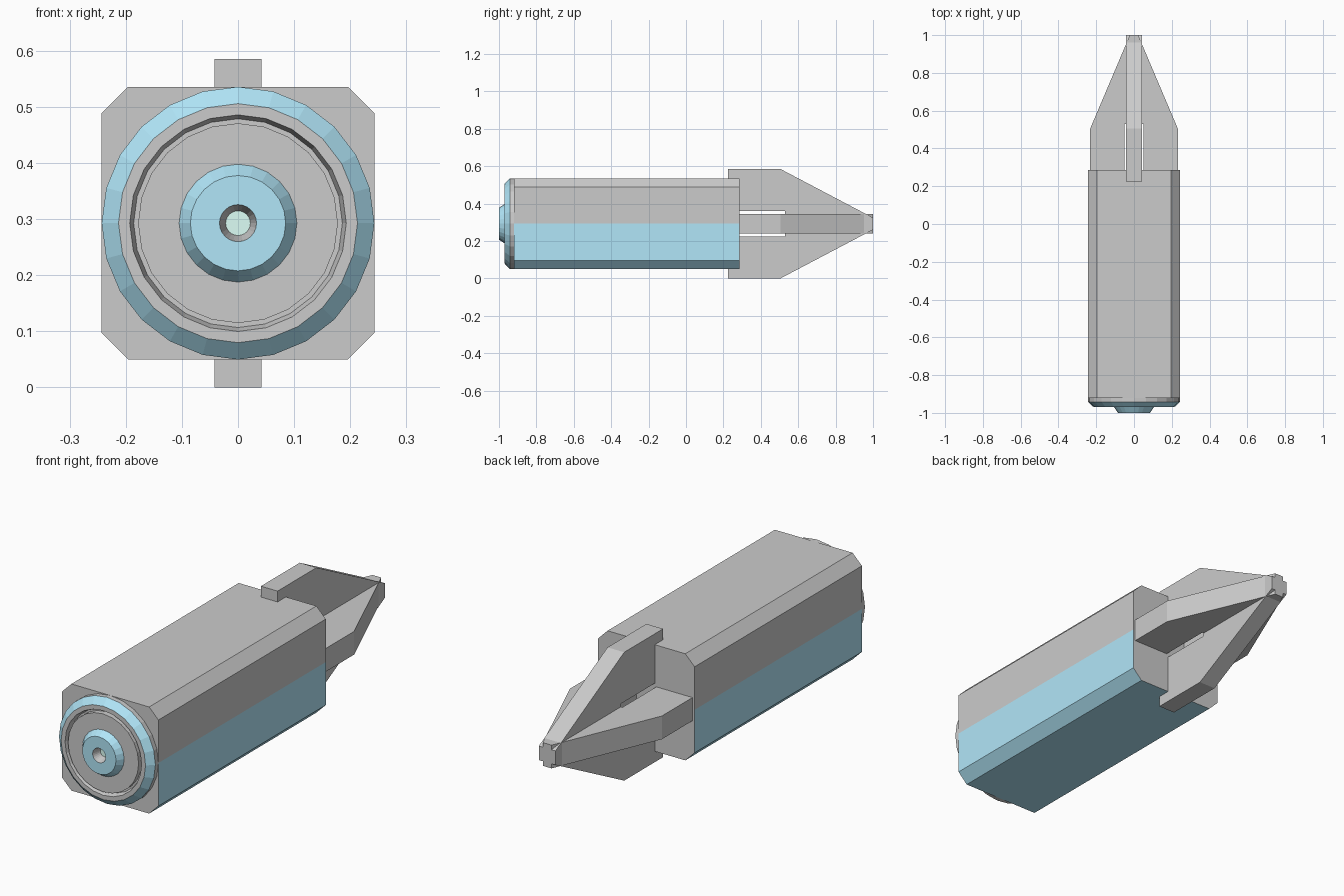
import bpy, bmesh, math
from mathutils import Matrix

if "Cube" in bpy.data.objects:
    bpy.data.objects.remove(bpy.data.objects["Cube"])

CZ = 0.2925  # height of the long axis


def material(name, rgb):
    m = bpy.data.materials.new(name)
    m.diffuse_color = (*rgb, 1)
    m.use_nodes = True
    m.node_tree.nodes["Principled BSDF"].inputs["Base Color"].default_value = m.diffuse_color
    return m


GREY = material("grey", (0.8, 0.8, 0.8))
BLUE = material("blue", (0.44, 0.79, 0.94))
TEAL = material("teal", (0.72, 1.0, 0.92))


def finish(name, bm):
    bmesh.ops.recalc_face_normals(bm, faces=bm.faces)
    me = bpy.data.meshes.new(name)
    bm.to_mesh(me)
    bm.free()
    for m in (GREY, BLUE, TEAL):
        me.materials.append(m)
    ob = bpy.data.objects.new(name, me)
    bpy.context.collection.objects.link(ob)
    return ob


def prism(bm, points, vec):
    """Closed solid from a polygon pushed along vec; returns the side faces."""
    a = [bm.verts.new(p) for p in points]
    b = [bm.verts.new([p[i] + vec[i] for i in range(3)]) for p in points]
    n = len(a)
    bm.faces.new(a)
    bm.faces.new(b[::-1])
    return [bm.faces.new((a[i], a[(i + 1) % n], b[(i + 1) % n], b[i])) for i in range(n)]


def lathe(name, profile, mats, sides=24):
    """Turn (radius, y) points about the long axis; end loops are capped."""
    bm = bmesh.new()
    rings = []
    for r, y in profile:
        rings.append([bm.verts.new((r * math.sin(2 * math.pi * k / sides), y,
                                    CZ + r * math.cos(2 * math.pi * k / sides)))
                      for k in range(sides)])
    for a, b, m in zip(rings, rings[1:], mats):
        for k in range(sides):
            j = (k + 1) % sides
            bm.faces.new((a[k], a[j], b[j], b[k])).material_index = m
    bm.faces.new(rings[0])
    bm.faces.new(rings[-1]).material_index = mats[-1]
    return finish(name, bm)


# Chamfered body, lower outer sides blue
h, c = 0.243, 0.196
bm = bmesh.new()
section = [(h, 0), (h, c), (c, h), (-c, h), (-h, c), (-h, 0), (-h, -c), (-c, -h), (c, -h), (h, -c)]
for i, f in enumerate(prism(bm, [(x, -0.92, CZ + z) for x, z in section], (0, 1.205, 0))):
    f.material_index = 1 if i >= 5 else 0
finish("body", bm)

# Round front cap with groove, raised nozzle boss and small lens in the hole
lathe("front_cap",
      [(0.243, -0.92), (0.243, -0.942), (0.213, -0.97), (0.193, -0.97), (0.186, -0.945),
       (0.178, -0.945), (0.178, -0.97), (0.105, -0.97), (0.085, -1.0), (0.033, -1.0),
       (0.022, -0.96)],
      [0, 1, 0, 0, 0, 0, 0, 1, 1, 0, 2])
bpy.data.objects["front_cap"].data.polygons[-1].material_index = 2


# Four tapering tail fins meeting at a cross-shaped tip, slotted near the body
def fin(name, half, out, tip, inner, angle):
    profile = [(inner, 0.225), (out, 0.225), (out, 0.505), (tip, 1.0), (0, 1.0), (0, 0.53), (inner, 0.53)]
    bm = bmesh.new()
    prism(bm, [(-half, y, r) for r, y in profile], (2 * half, 0, 0))
    bm.transform(Matrix.Translation((0, 0, CZ)) @ Matrix.Rotation(math.radians(angle), 4, 'Y'))
    finish(name, bm)


fin("top_fin", 0.042, 0.2925, 0.032, 0.067, 0)
fin("bottom_fin", 0.042, 0.2925, 0.032, 0.067, 180)
fin("right_fin", 0.053, 0.232, 0.022, 0.05, 90)
fin("left_fin", 0.053, 0.232, 0.022, 0.05, 270)
